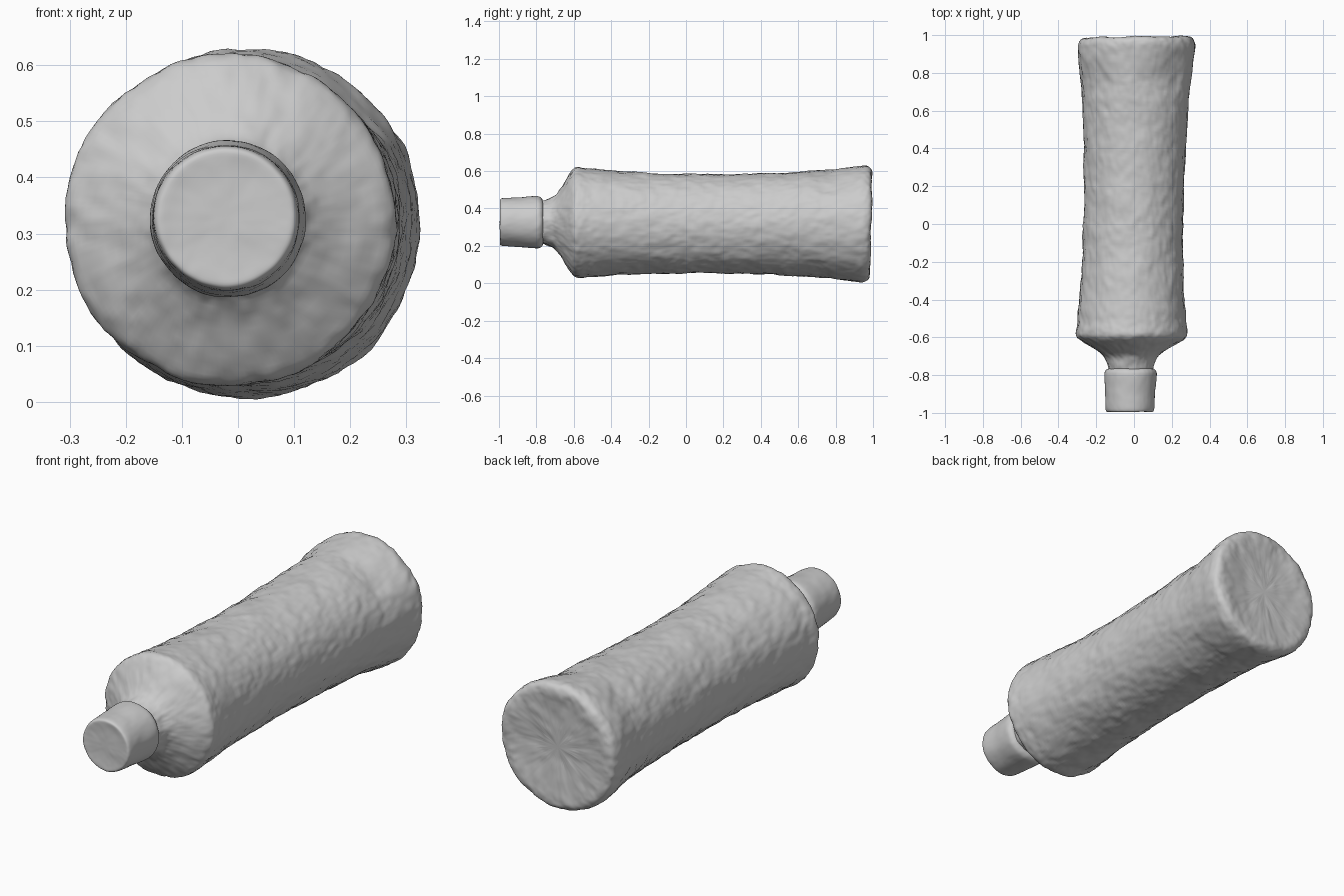
import bpy, bmesh, math
from mathutils import Vector

if "Cube" in bpy.data.objects:
    bpy.data.objects.remove(bpy.data.objects["Cube"])

SEG = 48

# Profiles as (y, radius)
BODY = [
    (-0.80, 0.105), (-0.765, 0.12), (-0.72, 0.13), (-0.69, 0.152), (-0.65, 0.212),
    (-0.612, 0.278), (-0.59, 0.297), (-0.56, 0.296), (-0.52, 0.288), (-0.48, 0.289),
    (-0.40, 0.28), (-0.20, 0.268), (0.05, 0.264), (0.30, 0.267), (0.50, 0.274),
    (0.73, 0.286), (0.77, 0.293), (0.85, 0.305), (0.92, 0.313), (0.955, 0.313),
    (0.98, 0.302), (0.988, 0.272), (0.982, 0.232), (0.975, 0.12),
]
CAP = [
    (-0.992, 0.04), (-0.992, 0.10), (-0.997, 0.121), (-0.985, 0.129), (-0.88, 0.133),
    (-0.80, 0.142), (-0.782, 0.139), (-0.765, 0.126), (-0.765, 0.105),
]
# Worn dents: centre, reach, depth
DENTS = [
    (Vector((0.20, 0.80, 0.56)), 0.12, 0.022),
    (Vector((0.08, 0.78, 0.61)), 0.09, 0.015),
    (Vector((-0.17, 0.78, 0.54)), 0.09, 0.012),
]


def axis(y):
    """The bottle's axis leans slightly sideways and up towards the cap."""
    return Vector((0.018 * y - 0.004, y, 0.318 - 0.01 * min(y, 0)))


def resample(profile, step=0.06):
    """Add rings along the long straight stretches."""
    out = [profile[0]]
    for (y0, r0), (y1, r1) in zip(profile, profile[1:]):
        n = max(1, round(abs(y1 - y0) / step))
        out += [(y0 + (y1 - y0) * k / n, r0 + (r1 - r0) * k / n) for k in range(1, n + 1)]
    return out


def lathe(name, profile, front_closed, back_closed, rough):
    bm = bmesh.new()
    loops = []
    for y, r in resample(profile):
        c = axis(y)
        loop = []
        for i in range(SEG):
            a = 2 * math.pi * i / SEG
            n = Vector((math.cos(a), 0, math.sin(a)))
            p = c + n * r
            for d, reach, depth in DENTS:
                p -= n * depth * max(0, 1 - ((p - d).length / reach) ** 2)
            # slight tilt of the base
            if y > 0.9:
                p.y += 0.015 * p.x + 0.02 * (p.z - c.z)
            loop.append(bm.verts.new(p))
        loops.append(loop)
    for a, b in zip(loops, loops[1:]):
        for i in range(SEG):
            j = (i + 1) % SEG
            bm.faces.new((a[i], a[j], b[j], b[i]))
    for closed, loop in ((front_closed, loops[0]), (back_closed, loops[-1])):
        if closed:
            mid = bm.verts.new(sum((v.co for v in loop), Vector()) / SEG)
            for i in range(SEG):
                bm.faces.new((loop[i], loop[(i + 1) % SEG], mid))
    bmesh.ops.recalc_face_normals(bm, faces=bm.faces)
    me = bpy.data.meshes.new(name)
    bm.to_mesh(me)
    bm.free()
    for f in me.polygons:
        f.use_smooth = True
    ob = bpy.data.objects.new(name, me)
    bpy.context.collection.objects.link(ob)
    sub = ob.modifiers.new("smooth", 'SUBSURF')
    sub.levels = sub.render_levels = 2
    # weathered surface
    for size, strength in rough:
        tex = bpy.data.textures.new(name + "_wear", 'CLOUDS')
        tex.noise_scale = size
        tex.noise_depth = 2
        dis = ob.modifiers.new("wear", 'DISPLACE')
        dis.texture = tex
        dis.texture_coords = 'LOCAL'
        dis.mid_level = 0.5
        dis.strength = strength
    return ob


# Bottle body with neck, shoulder and flared base
lathe("bottle_body", BODY, False, True, [(0.15, 0.014), (0.04, 0.010)])
# Screw cap
lathe("bottle_cap", CAP, True, False, [(0.08, 0.006)])
